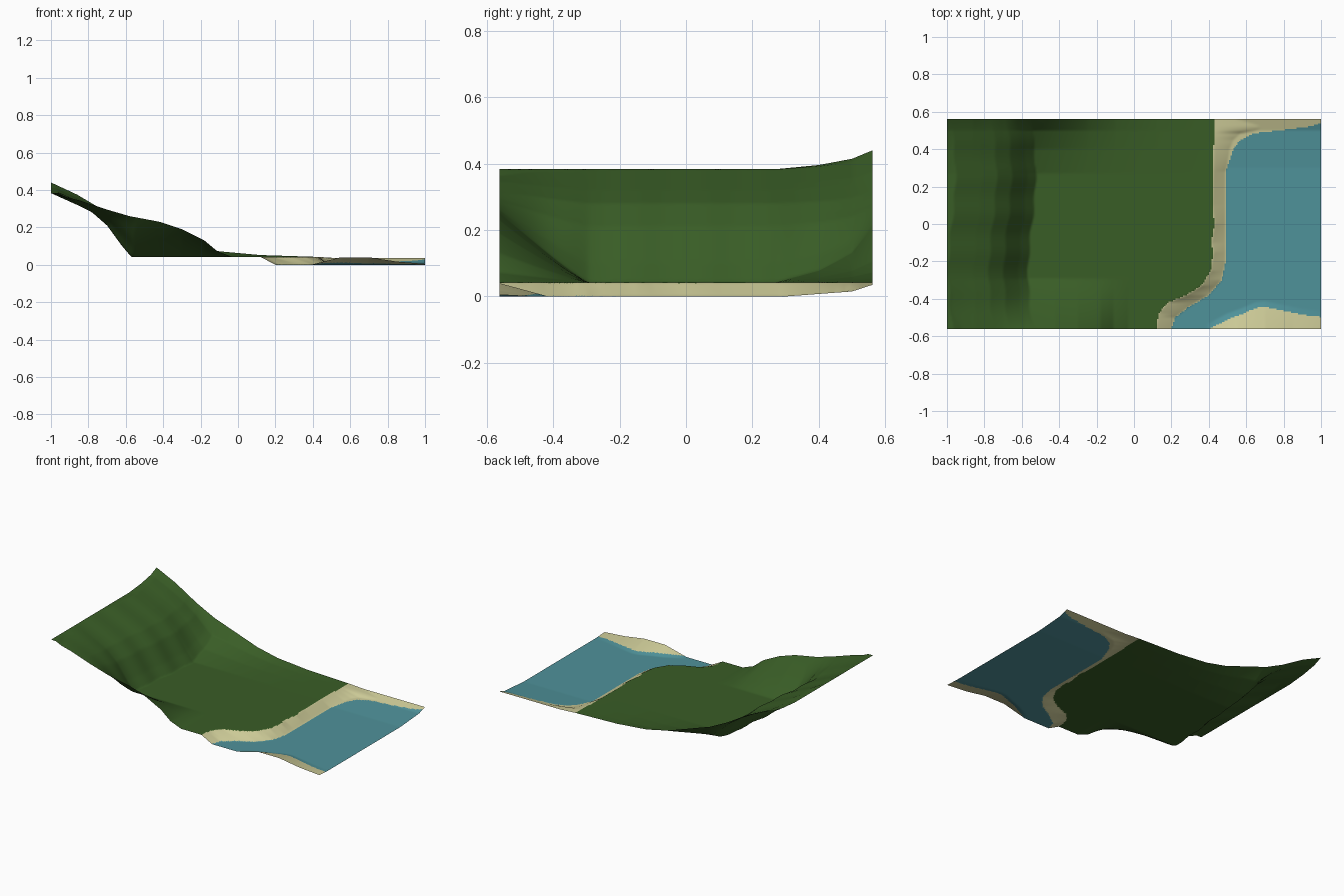
import bpy, bmesh, math

if "Cube" in bpy.data.objects:
    bpy.data.objects.remove(bpy.data.objects["Cube"])

NX, NY = 260, 144
HALF_Y = 0.562


def lerp_pts(pts, v):
    """Piecewise linear curve through (input, output) pairs."""
    if v <= pts[0][0]:
        return pts[0][1]
    for (a, p), (b, q) in zip(pts, pts[1:]):
        if v <= b:
            return p + (q - p) * (v - a) / (b - a)
    return pts[-1][1]


# land profiles along x: valley floor, front rim, back rim
VALLEY = [(-1, .383), (-.86, .32), (-.78, .28), (-.70, .21), (-.62, .10), (-.57, .042)]
FRONT = [(-1, .383), (-.85, .345), (-.70, .295), (-.58, .26), (-.42, .23),
         (-.30, .19), (-.18, .13), (-.11, .072), (-.03, .042)]
BACK = [(-1, .44), (-.86, .375), (-.70, .28), (-.57, .216), (-.25, .105),
        (-.10, .072), (.12, .052), (.43, .042)]
BACK_RISE = [(.27, 0), (.40, .22), (.50, .55), (.562, 1)]

# shorelines: grass edge and water edge as x for a given y
GRASS_EDGE = [(-.56, .12), (-.48, .13), (-.42, .18), (-.38, .28), (-.33, .36),
              (-.25, .41), (-.15, .425), (-.1, .415), (0, .43), (.1, .42), (.56, .43)]
WATER_EDGE = [(-.56, .2), (-.5, .22), (-.44, .3), (-.38, .4), (-.3, .47), (-.2, .49),
              (.28, .49), (.4, .53), (.45, .57), (.485, .64), (.5, .78), (.52, .94),
              (.54, 1), (.562, 1.1)]
# front sand bar: outer edge and rim height; back bank rise
BAR_EDGE = [(.40, -.562), (.5, -.51), (.57, -.485), (.65, -.45), (.70, -.445), (.78, -.46), (.9, -.485), (1, -.497)]
BAR_HEIGHT = [(.39, 0), (.47, .02), (.55, .04), (.70, .04), (.85, .017), (1, .005)]
BANK = [(.3, 0), (.5, .015), (.562, .035)]


def height(x, y):
    grass, water = lerp_pts(GRASS_EDGE, y), lerp_pts(WATER_EDGE, y)
    if x < grass:
        shift = .025 + .02 * math.sin(y * 6) + .005 * math.sin(y * 31)
        low = lerp_pts(VALLEY, x - shift)
        front = max(0, lerp_pts(FRONT, x) - low)
        back = max(0, lerp_pts(BACK, x) - low)
        t = max(0, 1 - (y + HALF_Y) / .27)
        return low + front * t ** 1.15 + back * lerp_pts(BACK_RISE, y)
    ramp = .042 * max(0, (water - x) / (water - grass))
    bar_width = lerp_pts(BAR_EDGE, x) + HALF_Y + .03
    bar = lerp_pts(BAR_HEIGHT, x) * max(0, 1 - (y + HALF_Y) / bar_width)
    return max(ramp, bar, lerp_pts(BANK, y))


def material(name, rgb):
    m = bpy.data.materials.new(name)
    lin = [((c / 255 + .055) / 1.055) ** 2.4 for c in rgb]
    m.diffuse_color = (*lin, 1)
    m.use_nodes = True
    m.node_tree.nodes["Principled BSDF"].inputs["Base Color"].default_value = m.diffuse_color
    return m


# terrain sheet
bm = bmesh.new()
grid = []
for j in range(NY + 1):
    y = -HALF_Y + 2 * HALF_Y * j / NY
    grid.append([bm.verts.new((x, y, height(x, y)))
                 for x in (-1 + 2 * i / NX for i in range(NX + 1))])
for j in range(NY):
    for i in range(NX):
        f = bm.faces.new((grid[j][i], grid[j][i + 1], grid[j + 1][i + 1], grid[j + 1][i]))
        f.smooth = True
        c = f.calc_center_median()
        # colour by shoreline
        if c.x < lerp_pts(GRASS_EDGE, c.y):
            f.material_index = 0
        elif c.x < lerp_pts(WATER_EDGE, c.y) or (c.x > .4 and c.y < lerp_pts(BAR_EDGE, c.x)):
            f.material_index = 1
        else:
            f.material_index = 2
mesh = bpy.data.meshes.new("coastal_terrain")
bm.to_mesh(mesh)
bm.free()
for name, rgb in (("grass green", (57, 93, 38)), ("beach sand", (203, 201, 150)), ("water teal", (79, 146, 154))):
    mesh.materials.append(material(name, rgb))
terrain = bpy.data.objects.new("coastal_terrain", mesh)
bpy.context.collection.objects.link(terrain)
